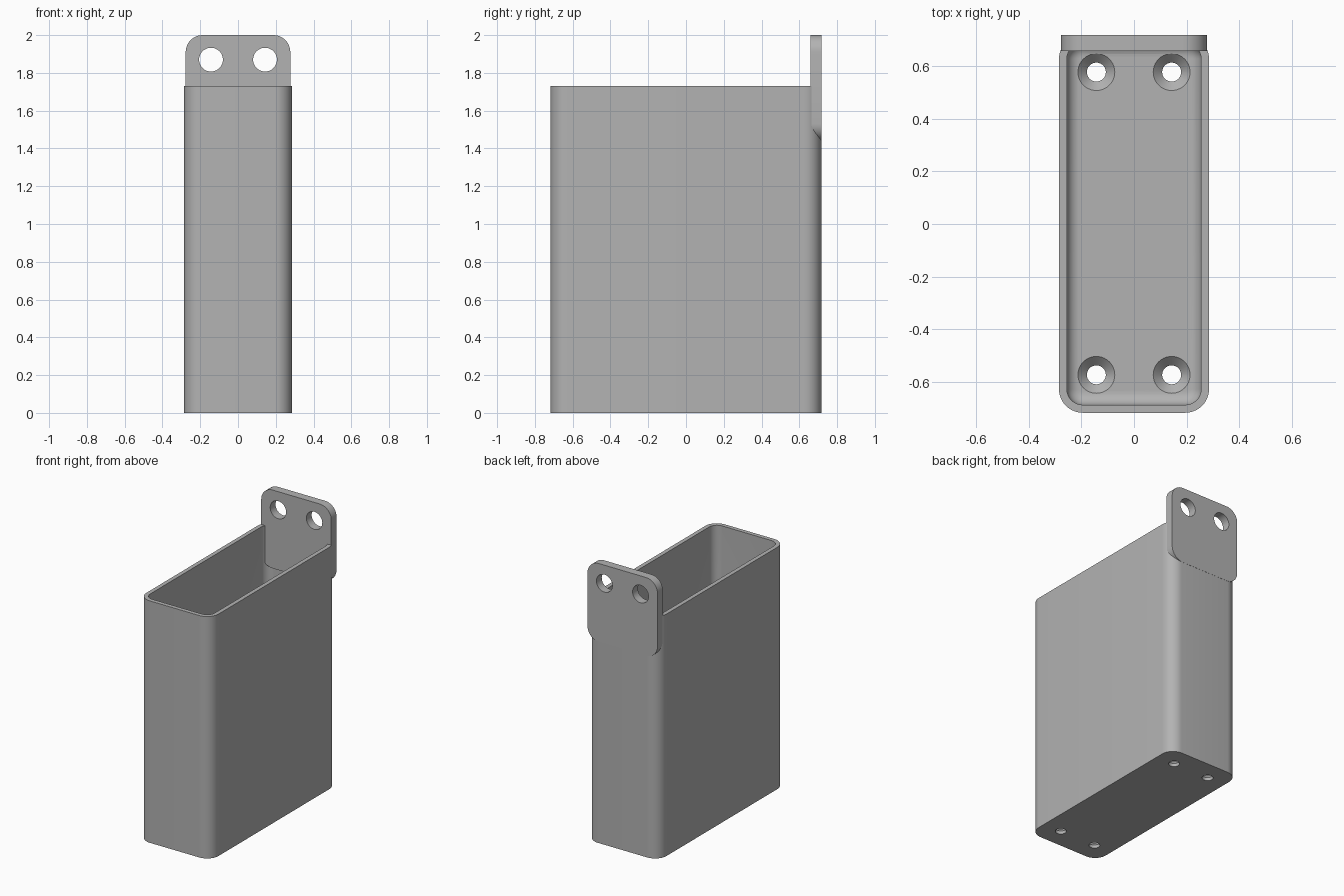
import bpy, bmesh, math
from mathutils import Matrix

cube = bpy.data.objects.get("Cube")
if cube:
    bpy.data.objects.remove(cube, do_unlink=True)

HX, HY, TOP = 0.285, 0.717, 1.73
WALL, FLOOR, RADIUS = 0.03, 0.057, 0.09
FILLET = 0.05

grey = bpy.data.materials.new("plain grey")
grey.use_nodes = True
COLOUR = (0.45, 0.45, 0.45, 1)
grey.diffuse_color = COLOUR
grey.node_tree.nodes["Principled BSDF"].inputs["Base Color"].default_value = COLOUR


def rounded_rect(hx, hy, r, steps=10):
    """Outline of a rounded rectangle, counter-clockwise."""
    pts = []
    for q, (sx, sy) in enumerate([(1, 1), (-1, 1), (-1, -1), (1, -1)]):
        for i in range(steps + 1):
            a = (q + i / steps) * math.pi / 2
            pts.append((sx * (hx - r) + r * math.cos(a),
                        sy * (hy - r) + r * math.sin(a)))
    return pts


def loft(name, sections):
    """Join matching outlines at given heights and cap both ends."""
    bm = bmesh.new()
    rings = [[bm.verts.new((x, y, z)) for x, y in outline] for outline, z in sections]
    for a, b in zip(rings, rings[1:]):
        n = len(a)
        for i in range(n):
            j = (i + 1) % n
            bm.faces.new((a[i], a[j], b[j], b[i]))
    bm.faces.new(rings[0][::-1])
    bm.faces.new(rings[-1])
    bmesh.ops.recalc_face_normals(bm, faces=bm.faces)
    mesh = bpy.data.meshes.new(name)
    bm.to_mesh(mesh)
    bm.free()
    obj = bpy.data.objects.new(name, mesh)
    bpy.context.collection.objects.link(obj)
    mesh.materials.append(grey)
    return obj


def circle(x, y, r, n=40):
    return [(x + r * math.cos(2 * math.pi * i / n),
             y + r * math.sin(2 * math.pi * i / n)) for i in range(n)]


def cut(target, cutter):
    """Subtract the cutter, then discard it."""
    mod = target.modifiers.new("hole", 'BOOLEAN')
    mod.operation, mod.solver, mod.object = 'DIFFERENCE', 'EXACT', cutter
    bpy.context.view_layer.objects.active = target
    bpy.ops.object.modifier_apply(modifier=mod.name)
    bpy.data.objects.remove(cutter, do_unlink=True)


def smooth(obj):
    bpy.ops.object.select_all(action='DESELECT')
    obj.select_set(True)
    bpy.context.view_layer.objects.active = obj
    bpy.ops.object.shade_smooth_by_angle(angle=math.radians(30))


# Open box with a filleted inner floor
outer = rounded_rect(HX, HY, RADIUS)
sections = [(outer, 0), (outer, TOP)]
sections.append((rounded_rect(HX - WALL, HY - WALL, RADIUS - WALL), TOP))
for i in range(9):
    a = i / 8 * math.pi / 2
    inset = FILLET * (1 - math.cos(a))
    sections.append((rounded_rect(HX - WALL - inset, HY - WALL - inset,
                                  RADIUS - WALL - inset),
                     FLOOR + FILLET * (1 - math.sin(a))))
box = loft("box", sections)

# Countersunk screw holes in the floor
for x in (-0.143, 0.143):
    for y in (-0.573, 0.577):
        cut(box, loft("floor_hole_cutter", [
            (circle(x, y, 0.036), -0.05), (circle(x, y, 0.036), FLOOR - 0.034),
            (circle(x, y, 0.07), FLOOR), (circle(x, y, 0.07), FLOOR + 0.05)]))
smooth(box)

# Rounded mounting plate at the back, with two screw holes
plate_outline = rounded_rect(0.277, 0.28, RADIUS)
plate = loft("mounting_plate", [(plate_outline, 0), (plate_outline, 0.06)])
for x in (-0.143, 0.143):
    ring = circle(x, 0.15, 0.063)
    cut(plate, loft("plate_hole_cutter", [(ring, -0.05), (ring, 0.1)]))
plate.data.transform(Matrix.Translation((0, HY + 0.001, 1.72))
                     @ Matrix.Rotation(math.pi / 2, 4, 'X'))
smooth(plate)
